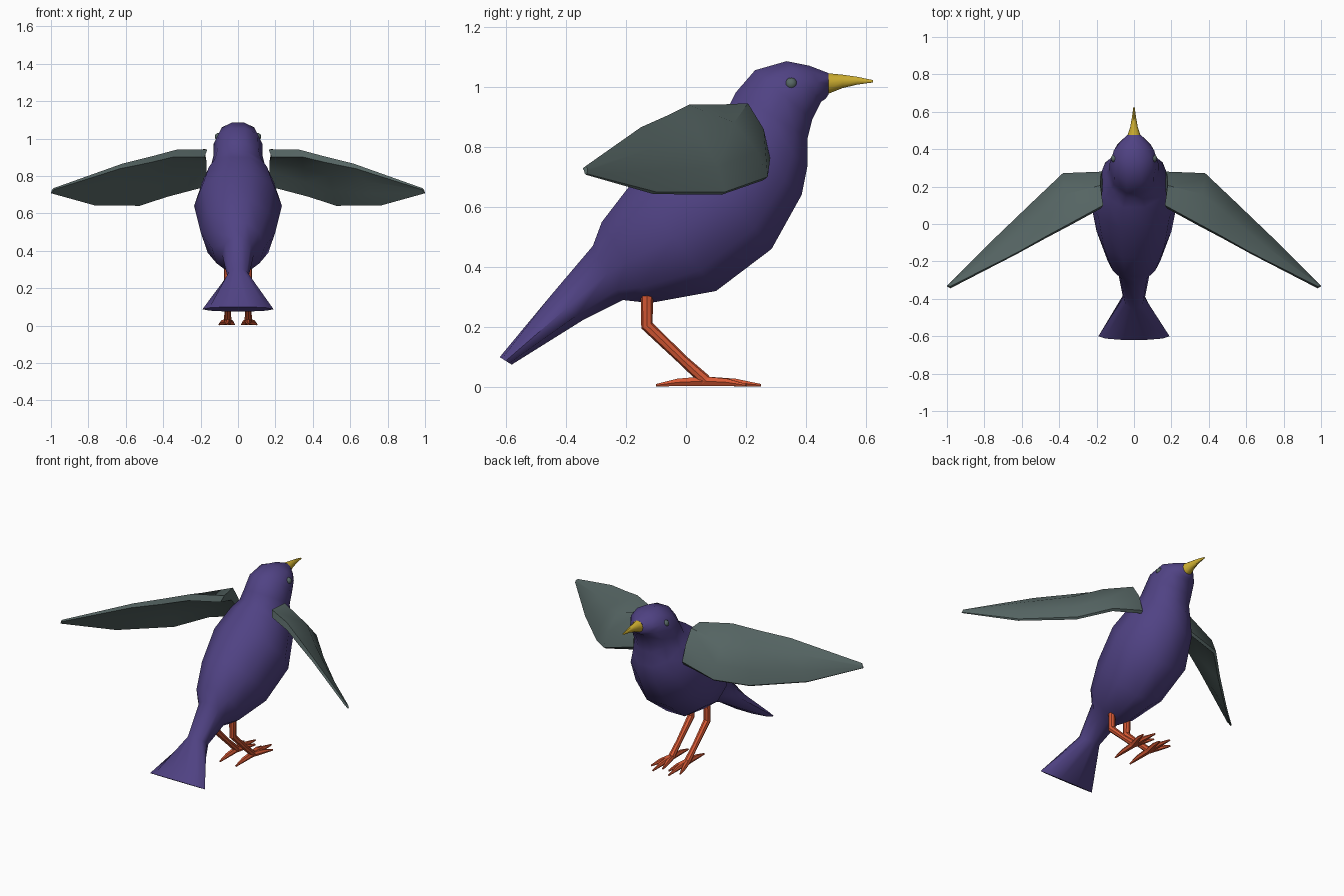
import bpy, bmesh, math
from mathutils import Vector

if "Cube" in bpy.data.objects:
    bpy.data.objects.remove(bpy.data.objects["Cube"])


def material(name, rgb):
    m = bpy.data.materials.new(name)
    m.diffuse_color = (*rgb, 1)
    m.use_nodes = True
    m.node_tree.nodes["Principled BSDF"].inputs["Base Color"].default_value = m.diffuse_color
    return m


indigo = material("indigo plumage", (0.08, 0.055, 0.23))
slate = material("slate wing", (0.095, 0.135, 0.13))
orange = material("orange leg", (0.68, 0.1, 0.035))
yellow = material("yellow beak", (0.62, 0.43, 0.03))


def finish(name, bm, mat, angle):
    bmesh.ops.recalc_face_normals(bm, faces=bm.faces)
    me = bpy.data.meshes.new(name)
    bm.to_mesh(me)
    bm.free()
    me.materials.append(mat)
    ob = bpy.data.objects.new(name, me)
    bpy.context.collection.objects.link(ob)
    bpy.ops.object.select_all(action='DESELECT')
    ob.select_set(True)
    bpy.context.view_layer.objects.active = ob
    bpy.ops.object.shade_smooth_by_angle(angle=math.radians(angle))
    return ob


def loft(name, rings, mat, angle=40):
    """Skin a list of equal-length point rings and cap both ends."""
    bm = bmesh.new()
    vs = [[bm.verts.new(p) for p in r] for r in rings]
    n = len(vs[0])
    for a, b in zip(vs, vs[1:]):
        for i in range(n):
            j = (i + 1) % n
            bm.faces.new((a[i], a[j], b[j], b[i]))
    bm.faces.new(vs[0])
    bm.faces.new(vs[-1])
    return finish(name, bm, mat, angle)


def oval(top, bottom, w, n=10):
    """Ring spanning a top and bottom (y, z) point with half-width w."""
    t, b = Vector((0, *top)), Vector((0, *bottom))
    c, h = (t + b) / 2, (t - b) / 2 / math.sin(math.tau / n * round(n / 4 + .01))
    return [c + h * math.sin(a) + Vector((w * math.cos(a), 0, 0))
            for a in (math.tau * i / n for i in range(n))]


def tube(name, path, mat, n=8):
    """Tube through (point, radius) pairs, rings set across the path."""
    rings = []
    for i, (p, r) in enumerate(path):
        d = (Vector(path[min(i + 1, len(path) - 1)][0]) - Vector(path[max(i - 1, 0)][0])).normalized()
        u = Vector((1, 0, 0))
        u = (u - d * u.dot(d)).normalized()
        v = d.cross(u)
        rings.append([Vector(p) + r * (u * math.cos(math.tau * k / n) + v * math.sin(math.tau * k / n))
                      for k in range(n)])
    return loft(name, rings, mat)


# Body, tail and head: top point, bottom point, half-width
body = [
    ((-.62, .10), (-.58, .075), .19),
    ((-.45, .305), (-.34, .225), .058),
    ((-.31, .47), (-.21, .29), .085),
    ((-.28, .55), (-.12, .28), .14),
    ((-.18, .68), (.10, .32), .20),
    ((-.02, .82), (.285, .46), .235),
    ((.09, .90), (.385, .64), .19),
    ((.14, .93), (.405, .74), .15),
    ((.165, .98), (.405, .83), .132),
    ((.23, 1.055), (.42, .89), .13),
    ((.335, 1.085), (.45, .95), .108),
    ((.41, 1.07), (.465, .96), .075),
    ((.475, 1.045), (.475, .975), .036),
]
loft("body", [oval(*s) for s in body], indigo, 50)

# Beak
beak = [((.47, 1.045), (.47, .975), .036), ((.52, 1.04), (.52, .995), .02),
        ((.57, 1.033), (.57, 1.007), .011), ((.622, 1.022), (.622, 1.014), .004)]
loft("beak", [oval(*s) for s in beak], yellow)

# Wing stations: rear upper edge, lower leading edge, bulge, thickness
wing = [
    ((.165, .10, .94), (.17, .28, .76), .085, .045),
    ((.33, .01, .94), (.38, .272, .70), .06, .045),
    ((.46, -.06, .905), (.53, .13, .65), .045, .04),
    ((.62, -.15, .865), (.77, -.10, .65), .03, .03),
    ((.985, -.335, .735), (1.0, -.33, .71), .006, .012),
]

for side, s in (("right", 1), ("left", -1)):
    def flip(p):
        return Vector((p[0] * s, p[1], p[2]))

    # Wing: bowed plate
    rings = []
    for i, (t, l, bulge, th) in enumerate(wing):
        t, l = Vector(t), Vector(l)
        out = Vector((.25, .75, .6)) if i else Vector((.15, .4, .9))
        out.normalize()
        edge = Vector((.3, -.4, -.85)) * th if i < 4 else -out * th
        outer = [t, t.lerp(l, .4) + out * bulge, t.lerp(l, .75) + out * bulge * .7, l]
        inner = [l - out * th * .4, t.lerp(l, .7) + out * (bulge * .6 - th),
                 t.lerp(l, .4) + out * (bulge * .7 - th), t + edge]
        rings.append([flip(p) for p in outer + inner])
    loft(side + "_wing", rings, slate, 40)

    # Leg
    tube(side + "_leg", [(flip((.055, -.13, .33)), .021), (flip((.055, -.13, .205)), .021),
                         (flip((.055, -.01, .09)), .017), (flip((.055, .065, .022)), .02)], orange)

    # Toes: three forward, one back
    for k, (dx, y) in enumerate(((-.034, .20), (0, .25), (.045, .20), (0, -.10))):
        mid = .055 + dx * .6
        tube(f"{side}_toe_{k + 1}", [(flip((.055, .06, .02)), .018),
                                     (flip((mid, .06 + (y - .06) * .55, .016)), .014),
                                     (flip((.055 + dx, y, .006)), .005)], orange, 6)

    # Eye
    bm = bmesh.new()
    bmesh.ops.create_uvsphere(bm, u_segments=12, v_segments=8, radius=.02)
    bmesh.ops.translate(bm, verts=bm.verts, vec=flip((.104, .35, 1.01)))
    finish(side + "_eye", bm, slate, 60)
